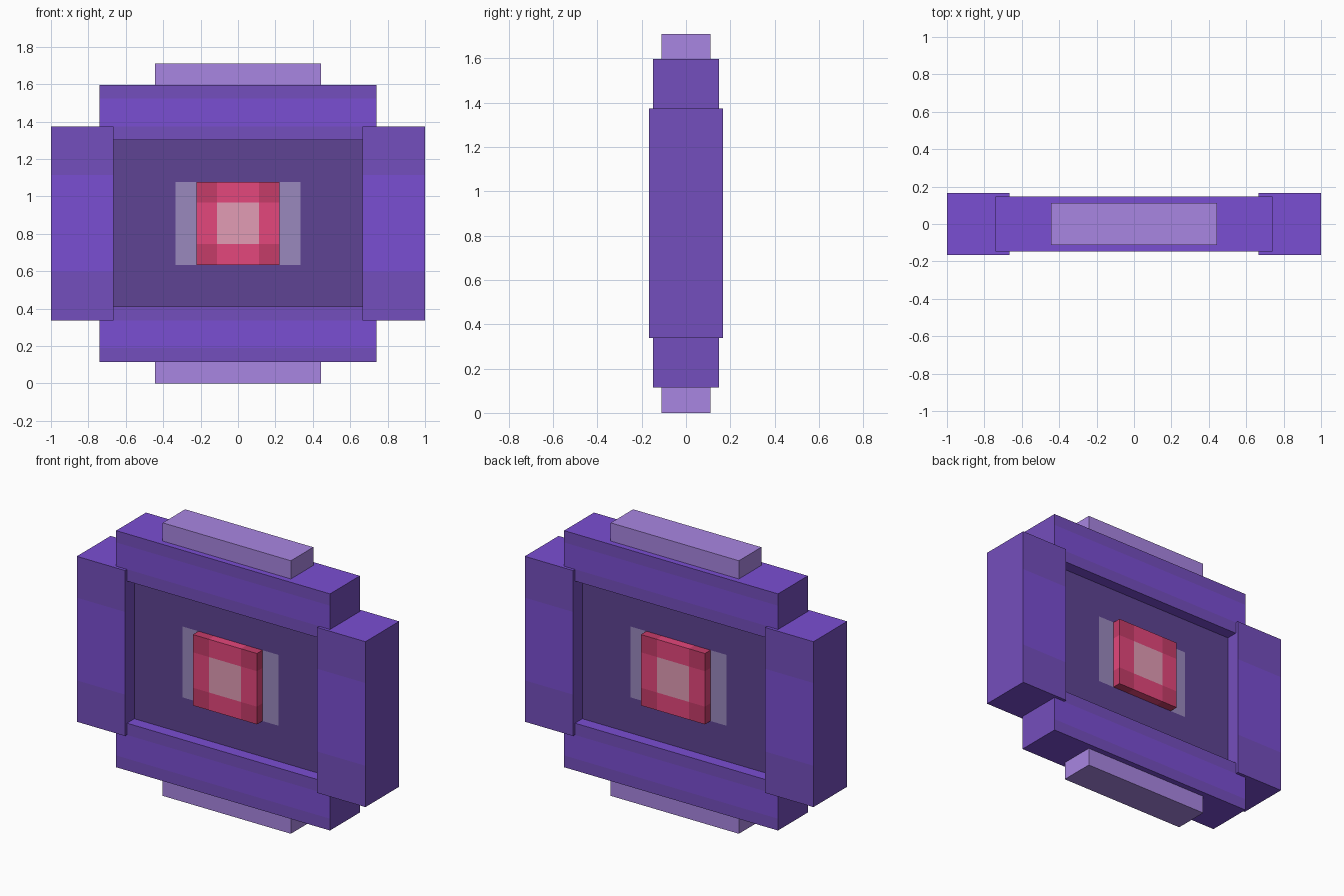
import bpy, bmesh
from mathutils import Vector

cube = bpy.data.objects.get("Cube")
if cube:
    bpy.data.objects.remove(cube, do_unlink=True)

MID = 0.855  # height of the model's centre


def material(name, *rgb):
    lin = [((c / 255 + 0.055) / 1.055) ** 2.4 for c in rgb] + [1.0]
    m = bpy.data.materials.new(name)
    m.use_nodes = True
    m.diffuse_color = lin
    m.node_tree.nodes["Principled BSDF"].inputs["Base Color"].default_value = lin
    return m


bright = material("bright_purple", 122, 78, 210)
deep = material("deep_purple", 116, 78, 189)
lilac = material("lilac", 169, 134, 226)
dusk = material("dusky_purple", 94, 67, 147)
grey = material("grey_lilac", 154, 137, 190)
crimson = material("crimson", 197, 60, 105)
pink = material("pink", 228, 71, 124)
pale = material("pale_pink", 226, 156, 181)


def block(name, centre, half, mats, rule=None, cut_x=(), cut_z=()):
    """Box with optional cuts; rule(face centre, normal) picks the colour."""
    bm = bmesh.new()
    bmesh.ops.create_cube(bm, size=2)
    bmesh.ops.scale(bm, vec=half, verts=bm.verts)
    for axis, cuts in ((Vector((1, 0, 0)), cut_x), (Vector((0, 0, 1)), cut_z)):
        for c in cuts:
            for s in (-c, c):
                bmesh.ops.bisect_plane(bm, geom=bm.verts[:] + bm.edges[:] + bm.faces[:],
                                       plane_co=axis * s, plane_no=axis)
    bm.normal_update()
    if rule:
        for f in bm.faces:
            f.material_index = rule(f.calc_center_median(), f.normal)
    mesh = bpy.data.meshes.new(name)
    bm.to_mesh(mesh)
    bm.free()
    for m in mats:
        mesh.materials.append(m)
    ob = bpy.data.objects.new(name, mesh)
    ob.location = centre
    bpy.context.collection.objects.link(ob)


def banded(half_height):
    """Deep bands at the ends of front and back, deep sides, bright top and bottom."""
    def rule(p, n):
        return int(abs(n.x) > 0.5 or (abs(n.y) > 0.5 and abs(p.z) > half_height / 2))
    return rule


# Frame: side blocks, top and bottom bars, end tabs
for side, s in (("left", 1), ("right", -1)):
    block(side + "_block", (s * 0.833, 0, MID), (0.167, 0.167, 0.518),
          (bright, deep), banded(0.518), cut_z=(0.259,))
for side, s in (("top", 1), ("bottom", -1)):
    block(side + "_bar", (0, 0, MID + s * 0.593), (0.741, 0.148, 0.148),
          (bright, deep), banded(0.148), cut_z=(0.074,))
    block(side + "_tab", (0, 0, MID + s * 0.798), (0.444, 0.111, 0.057), (lilac,))

# Recessed panel with a pale inlay behind the gem
block("panel", (0, 0, MID), (0.69, 0.075, 0.46), (dusk, grey),
      lambda p, n: int(abs(n.y) > 0.5 and abs(p.x) < 0.333 and abs(p.z) < 0.222),
      cut_x=(0.333,), cut_z=(0.222,))

# Gem: crimson corners, pink edges, pale centre
block("gem", (0, 0, MID), (0.222, 0.13, 0.222), (pale, pink, crimson),
      lambda p, n: int(abs(p.x) > 0.111) + int(abs(p.z) > 0.111),
      cut_x=(0.111,), cut_z=(0.111,))
